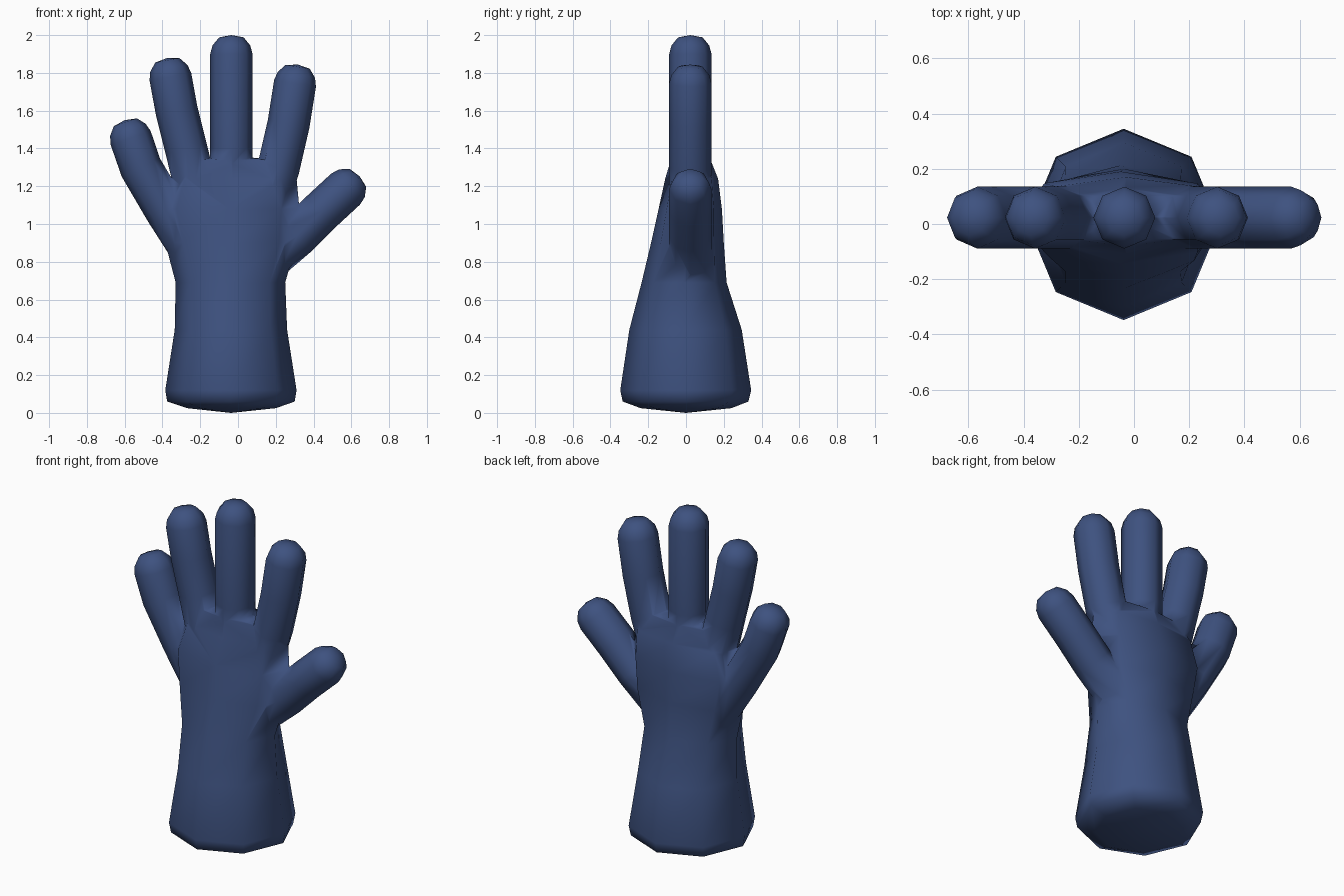
import bpy, bmesh, math
from mathutils import Vector

if "Cube" in bpy.data.objects:
    bpy.data.objects.remove(bpy.data.objects["Cube"])

SIDES = 8
blue = bpy.data.materials.new("navy_blue")
blue.diffuse_color = (0.048, 0.084, 0.215, 1)
blue.use_nodes = True
blue.node_tree.nodes["Principled BSDF"].inputs["Base Color"].default_value = blue.diffuse_color


def loft(name, rings, start, end):
    """Skin a list of closed rings, closing each end with a fan to a point."""
    bm = bmesh.new()
    loops = [[bm.verts.new(p) for p in ring] for ring in rings]
    for a, b in zip(loops, loops[1:]):
        for i in range(SIDES):
            j = (i + 1) % SIDES
            bm.faces.new((a[i], a[j], b[j], b[i]))
    for loop, tip in ((loops[0], start), (loops[-1], end)):
        v = bm.verts.new(tip)
        for i in range(SIDES):
            bm.faces.new((loop[i], loop[(i + 1) % SIDES], v))
    bmesh.ops.recalc_face_normals(bm, faces=bm.faces)
    for f in bm.faces:
        f.smooth = True
    mesh = bpy.data.meshes.new(name)
    bm.to_mesh(mesh)
    bm.free()
    mesh.materials.append(blue)
    obj = bpy.data.objects.new(name, mesh)
    bpy.context.collection.objects.link(obj)
    return obj


def power(v, e):
    return math.copysign(abs(v) ** e, v) if abs(v) > 1e-6 else 0


def section(z, x0, x1, y0, y1, e):
    """Octagonal cross-section; a lower e makes it boxier."""
    ring = []
    for i in range(SIDES):
        a = math.tau * i / SIDES
        ring.append(Vector(((x0 + x1) / 2 + (x1 - x0) / 2 * power(math.cos(a), e),
                            (y0 + y1) / 2 + (y1 - y0) / 2 * power(math.sin(a), e), z)))
    return ring


def finger(name, path, r=0.112, y=0.023):
    """Octagonal tube along an (x, z) path with a rounded tip."""
    pts = [Vector((x, y, z)) for x, z in path]
    d = (pts[-1] - pts[-2]).normalized()
    stations = []
    for i, p in enumerate(pts):
        t = (pts[min(i + 1, len(pts) - 1)] - pts[max(i - 1, 0)]).normalized()
        stations.append((p, t, r))
    for along, size in ((0.045, 0.1), (0.088, 0.065)):
        stations.append((pts[-1] + d * along, d, size))
    rings = []
    depth = Vector((0, 1, 0))
    for p, t, s in stations:
        side = depth.cross(t)
        rings.append([p + side * s * math.cos(math.tau * i / SIDES)
                      + depth * s * math.sin(math.tau * i / SIDES) for i in range(SIDES)])
    return loft(name, rings, pts[0], pts[-1] + d * 0.1)


# Cuff, wrist and palm: z, x range, y range, roundness
palm = loft("cuff_and_palm", [section(*s) for s in (
    (0.025, -0.27, 0.20, -0.24, 0.24, 1.0),
    (0.06, -0.375, 0.30, -0.335, 0.33, 1.0),
    (0.12, -0.385, 0.31, -0.348, 0.345, 1.0),
    (0.44, -0.335, 0.26, -0.30, 0.295, 1.0),
    (0.69, -0.33, 0.25, -0.235, 0.215, 0.95),
    (0.90, -0.385, 0.31, -0.185, 0.20, 0.9),
    (1.08, -0.42, 0.325, -0.145, 0.19, 0.85),
    (1.24, -0.365, 0.31, -0.11, 0.17, 0.8),
    (1.34, -0.28, 0.22, -0.08, 0.13, 0.8))], (-0.037, 0, 0), (-0.035, 0.025, 1.36))

# Fingers and thumb
fingers = [
    finger("middle_finger", [(-0.035, 1.0), (-0.035, 1.4), (-0.035, 1.9)]),
    finger("ring_finger", [(-0.19, 1.05), (-0.275, 1.4), (-0.325, 1.6), (-0.358, 1.78)]),
    finger("index_finger", [(0.12, 1.0), (0.215, 1.3), (0.268, 1.53), (0.302, 1.745)]),
    finger("little_finger", [(-0.22, 0.82), (-0.38, 1.07), (-0.515, 1.3), (-0.568, 1.455)]),
    finger("thumb", [(0.14, 0.79), (0.31, 0.935), (0.44, 1.065), (0.57, 1.185)]),
]

# Merge everything into one glove
for part in fingers:
    mod = palm.modifiers.new("join_" + part.name, 'BOOLEAN')
    mod.operation = 'UNION'
    mod.solver = 'EXACT'
    mod.object = part
bpy.context.view_layer.objects.active = palm
palm.select_set(True)
for mod in list(palm.modifiers):
    bpy.ops.object.modifier_apply(modifier=mod.name)
for part in fingers:
    bpy.data.objects.remove(part)
palm.name = "glove"
